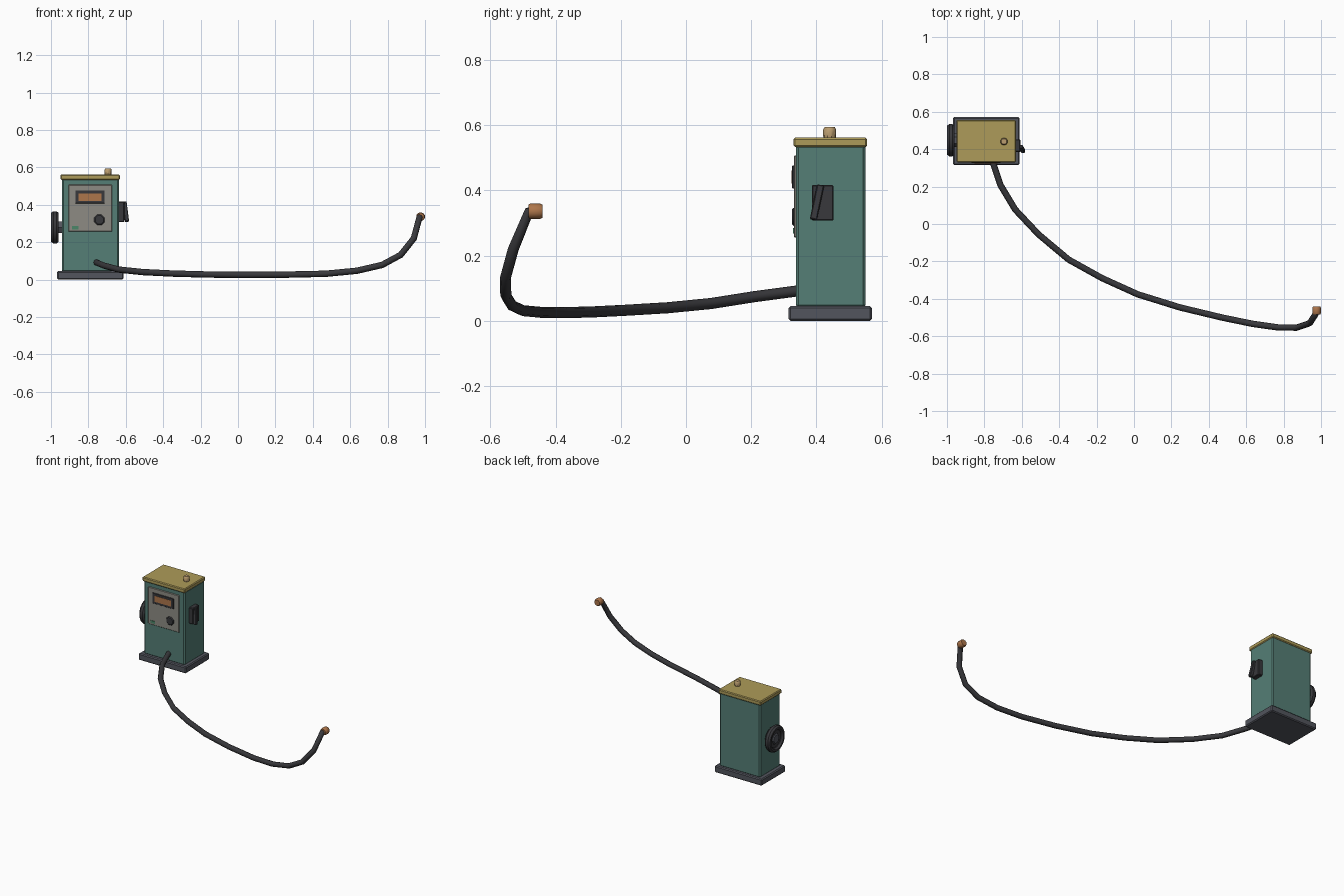
import bpy, bmesh, math
from mathutils import Matrix, Vector

if "Cube" in bpy.data.objects:
    bpy.data.objects.remove(bpy.data.objects["Cube"])


def material(name, rgb):
    m = bpy.data.materials.new(name)
    m.diffuse_color = (*rgb, 1)
    m.use_nodes = True
    m.node_tree.nodes["Principled BSDF"].inputs["Base Color"].default_value = m.diffuse_color
    return m


GREEN = material("green_paint", (0.09, 0.21, 0.18))
YELLOW = material("yellow_paint", (0.42, 0.33, 0.10))
DARK = material("dark_rubber", (0.04, 0.04, 0.045))
STEEL = material("blue_grey_steel", (0.085, 0.09, 0.11))
PANEL = material("panel_grey", (0.27, 0.26, 0.23))
BRASS = material("brass", (0.50, 0.34, 0.16))
COPPER = material("copper", (0.42, 0.18, 0.07))
BUTTON = material("button_green", (0.07, 0.24, 0.14))


def finish(name, bm, mat, bevel=0.0, smooth=True):
    bmesh.ops.recalc_face_normals(bm, faces=bm.faces)
    me = bpy.data.meshes.new(name)
    bm.to_mesh(me)
    bm.free()
    ob = bpy.data.objects.new(name, me)
    bpy.context.collection.objects.link(ob)
    me.materials.append(mat)
    if bevel:
        b = ob.modifiers.new("bevel", "BEVEL")
        b.width, b.segments, b.limit_method = bevel, 1, "ANGLE"
    if smooth:
        bpy.ops.object.select_all(action="DESELECT")
        ob.select_set(True)
        bpy.context.view_layer.objects.active = ob
        bpy.ops.object.shade_smooth_by_angle(angle=math.radians(35))
    return ob


def box(name, x, y, z, mat, bevel=0.0):
    """Box from (min, max) ranges on each axis."""
    bm = bmesh.new()
    bmesh.ops.create_cube(bm, size=1)
    for v in bm.verts:
        v.co = [(a + b) / 2 + c * (b - a) for c, (a, b) in zip(v.co, (x, y, z))]
    return finish(name, bm, mat, bevel, False)


def lathe(name, centre, axis, profile, mat, sides, closed=False):
    """Revolve (radius, height) points around an axis through centre."""
    bm = bmesh.new()
    rot = Vector((0, 0, 1)).rotation_difference(Vector(axis)).to_matrix().to_4x4()
    rings = []
    for r, h in profile:
        rings.append([bm.verts.new((r * math.cos(t), r * math.sin(t), h))
                      for t in (2 * math.pi * (i + 0.5) / sides for i in range(sides))])
    pairs = list(zip(rings, rings[1:])) + ([(rings[-1], rings[0])] if closed else [])
    for a, b in pairs:
        for i in range(sides):
            j = (i + 1) % sides
            bm.faces.new((a[i], a[j], b[j], b[i]))
    if not closed:
        bm.faces.new(rings[0])
        bm.faces.new(rings[-1])
    bm.transform(Matrix.Translation(centre) @ rot)
    return finish(name, bm, mat)


# Cabinet: base slab, body and lid
box("base", (-0.967, -0.612), (0.315, 0.571), (0.0, 0.045), STEEL, 0.006)
box("body", (-0.941, -0.636), (0.337, 0.551), (0.04, 0.54), GREEN, 0.008)
box("lid", (-0.949, -0.632), (0.330, 0.556), (0.533, 0.562), YELLOW, 0.005)
lathe("lid_knob", (-0.695, 0.441, 0.555), (0, 0, 1),
      [(0.018, 0), (0.020, 0.012), (0.020, 0.032), (0.015, 0.040)], BRASS, 10)

# Front control panel with window, dial and button
box("front_panel", (-0.907, -0.673), (0.331, 0.342), (0.256, 0.507), PANEL, 0.003)
box("window_frame", (-0.870, -0.713), (0.326, 0.335), (0.406, 0.477), DARK, 0.002)
box("window_plate", (-0.852, -0.730), (0.324, 0.330), (0.421, 0.461), COPPER)
lathe("dial", (-0.741, 0.334, 0.319), (0, -1, 0),
      [(0.030, 0), (0.030, 0.004), (0.024, 0.009)], DARK, 8)
box("small_button", (-0.887, -0.853), (0.328, 0.334), (0.268, 0.285), BUTTON)

# Handwheel on the left side: rim ring and hub
rim = [(0.073 + 0.016 * math.cos(a), 0.022 * math.sin(a))
       for a in (2 * math.pi * (i + 0.5) / 8 for i in range(8))]
lathe("wheel_rim", (-0.979, 0.448, 0.279), (-1, 0, 0), rim, DARK, 16, True)
lathe("wheel_disc", (-0.938, 0.448, 0.279), (-1, 0, 0),
      [(0.062, 0.022), (0.068, 0.045)], DARK, 16)
lathe("wheel_hub", (-0.938, 0.448, 0.279), (-1, 0, 0),
      [(0.036, 0), (0.036, 0.048), (0.030, 0.054)], STEEL, 6)

# Switch box on the right side with slanted lever
box("switch_box", (-0.640, -0.607), (0.386, 0.453), (0.307, 0.417), DARK, 0.004)
bm = bmesh.new()
bmesh.ops.create_cube(bm, size=1)
top, bottom = Vector((-0.606, 0.412, 0.410)), Vector((-0.594, 0.392, 0.316))
along = bottom - top
bmesh.ops.scale(bm, vec=(0.022, 0.022, along.length + 0.012), verts=bm.verts)
bm.transform(Matrix.Translation((top + bottom) / 2)
             @ Vector((0, 0, -1)).rotation_difference(along).to_matrix().to_4x4())
finish("switch_lever", bm, DARK, 0.003, False)

# Hose lying on the ground and rising to its nozzle
path = [(-0.757, 0.345, 0.092), (-0.750, 0.315, 0.088), (-0.715, 0.210, 0.074),
        (-0.635, 0.077, 0.053), (-0.510, -0.056, 0.040), (-0.350, -0.190, 0.032),
        (-0.170, -0.290, 0.027), (0.020, -0.376, 0.025), (0.245, -0.446, 0.026),
        (0.470, -0.500, 0.031), (0.635, -0.534, 0.047), (0.770, -0.553, 0.078),
        (0.870, -0.554, 0.132), (0.940, -0.530, 0.220), (0.970, -0.483, 0.332),
        (0.974, -0.465, 0.335)]
cu = bpy.data.curves.new("hose", "CURVE")
cu.dimensions = "3D"
cu.bevel_depth, cu.bevel_resolution, cu.use_fill_caps = 0.017, 2, True
sp = cu.splines.new("POLY")
sp.points.add(len(path) - 1)
for p, co in zip(sp.points, path):
    p.co = (*co, 1)
cu.materials.append(DARK)
hose = bpy.data.objects.new("hose", cu)
bpy.context.collection.objects.link(hose)

lathe("hose_nozzle", (0.976, -0.484, 0.336), (0, 1, 0),
      [(0.020, 0), (0.024, 0.006), (0.024, 0.036), (0.020, 0.043)], COPPER, 10)
